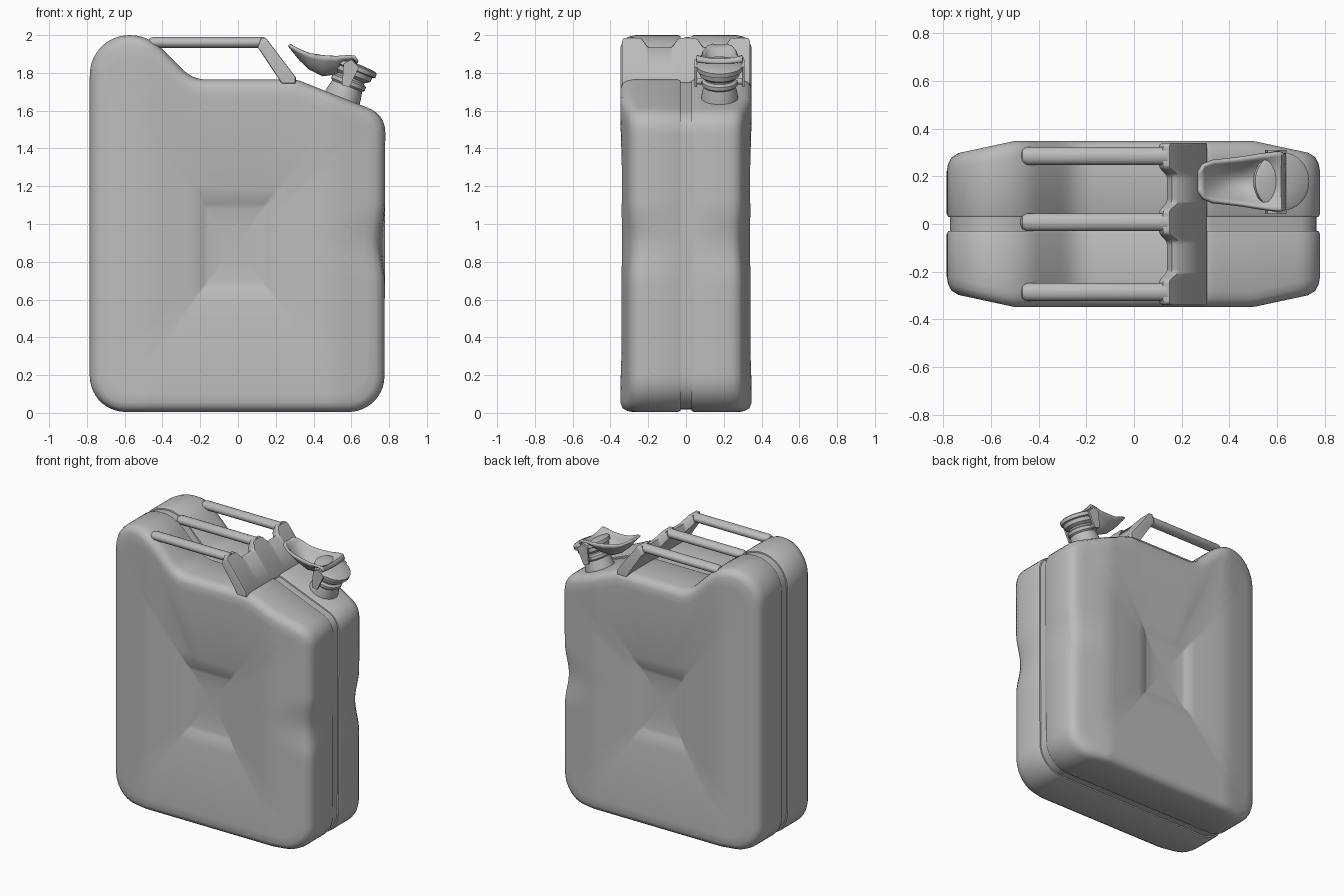
import bpy, bmesh, math
from mathutils import Vector, Quaternion
from mathutils.geometry import interpolate_bezier

cube = bpy.data.objects.get("Cube")
if cube:
    bpy.data.objects.remove(cube, do_unlink=True)

grey = bpy.data.materials.new("plain grey")
grey.use_nodes = True
colour = (0.5, 0.5, 0.5, 1)
grey.diffuse_color = colour
grey.node_tree.nodes["Principled BSDF"].inputs["Base Color"].default_value = colour


def finish(bm, name, angle=35):
    bmesh.ops.remove_doubles(bm, verts=bm.verts, dist=0.0001)
    bmesh.ops.recalc_face_normals(bm, faces=bm.faces)
    mesh = bpy.data.meshes.new(name)
    bm.to_mesh(mesh)
    bm.free()
    mesh.materials.append(grey)
    for p in mesh.polygons:
        p.use_smooth = True
    mesh.set_sharp_from_angle(angle=math.radians(angle))
    ob = bpy.data.objects.new(name, mesh)
    bpy.context.collection.objects.link(ob)
    return ob


def loft(rings, name, closed=True, caps=False, angle=35):
    """Skin a list of point rings with quads."""
    bm = bmesh.new()
    rows = [[bm.verts.new(p) for p in ring] for ring in rings]
    n = len(rows[0])
    for a, b in zip(rows, rows[1:]):
        for i in range(n if closed else n - 1):
            j = (i + 1) % n
            bm.faces.new((a[i], a[j], b[j], b[i]))
    if caps:
        bm.faces.new(rows[0])
        bm.faces.new(rows[-1])
    return finish(bm, name, angle)


def rounded(corners):
    """Closed path through corners (x, z, radius) with round bends."""
    path = []
    for i, (x, z, r) in enumerate(corners):
        c = Vector((x, z))
        a = (Vector(corners[i - 1][:2]) - c).normalized()
        b = (Vector(corners[(i + 1) % len(corners)][:2]) - c).normalized()
        turn = math.pi - a.angle(b)
        d, k = r * math.tan(turn / 2), r * math.tan(turn / 4) * 4 / 3
        path += interpolate_bezier(c + a * d, c + a * (d - k), c + b * (d - k), c + b * d, 14)
    return path


def resample(path, count):
    pts = path + path[:1]
    total = sum((b - a).length for a, b in zip(pts, pts[1:]))
    out, walked = [], 0
    for a, b in zip(pts, pts[1:]):
        seg = (b - a).length
        while len(out) < count and len(out) * total / count <= walked + seg:
            out.append(a.lerp(b, (len(out) * total / count - walked) / max(seg, 1e-6)))
        walked += seg
    return out


# Can silhouette with the raised lobe, handle dip and sloping shoulder
outline = resample(rounded([(-0.785, 0.005, 0.19), (0.775, 0.005, 0.19), (0.78, 1.578, 0.13),
                            (0.31, 1.765, 0.1), (-0.24, 1.765, 0.17), (-0.475, 2, 0.24),
                            (-0.785, 2, 0.21)]), 240)
N = len(outline)


def inset(d):
    ring = []
    for i, p in enumerate(outline):
        t = (outline[(i + 1) % N] - outline[i - 1]).normalized()
        ring.append(p + Vector((-t.y, t.x)) * d)
    return ring


def half_depth(x):
    return 0.348 - 0.06 * max(0, abs(x) - 0.5) / 0.28


def dent(p):
    """Finger notch pressed into the spout-side edge."""
    f = max(0, 1 - abs(p.y - 0.9) / 0.22)
    return f * f * (3 - 2 * f) if p.x > 0.6 else 0


# Pressed shell: rim, wall, rounded edge, panels dishing to a sunken centre rectangle
centre = Vector((-0.015, 0.885))
HALF_W, HALF_H, SINK = 0.185, 0.245, 0.042


def rect_point(p):
    d = p - centre
    return centre + d * min(HALF_W / max(abs(d.x), 1e-6), HALF_H / max(abs(d.y), 1e-6))


def shell(side, name):
    rings = []
    for d, y in ((0.03, 0.025), (0.006, 0.03), (0, 0.042)):
        rings.append([(p.x, side * y, p.y) for p in inset(d)])
    for d, drop in ((0, 0.065), (0.006, 0.035), (0.02, 0.012), (0.05, 0)):
        rings.append([(p.x - 0.025 * dent(p), side * (half_depth(p.x) - drop - 0.01 * dent(p)), p.y)
                      for p in inset(d)])
    for t in (0.08, 0.2, 0.3, 0.4, 0.5, 0.6, 0.7, 0.8, 0.9, 1):
        ring = []
        for p in inset(0.05):
            q = p.lerp(rect_point(p), t)
            notch = dent(p) * (1 - t) ** 4
            ring.append((q.x - 0.025 * notch,
                         side * (half_depth(q.x) - SINK * t * t - 0.01 * notch), q.y))
        rings.append(ring)
    for s, extra in ((0.9, 0.013), (0.8, 0.018), (0.4, 0.024), (0, 0.025)):
        ring = []
        for p in outline:
            q = centre.lerp(rect_point(p), s)
            ring.append((q.x, side * (half_depth(q.x) - SINK - extra), q.y))
        rings.append(ring)
    loft(rings, name, angle=50)


shell(-1, "front_shell")
shell(1, "back_shell")

# Seam strip sunk between the two shells
loft([[(p.x, y, p.y) for p in inset(0.014)] for y in (-0.035, 0.035)], "seam_strip")

# Three carrying bars with rounded ends
for y, name in ((-0.285, "front_bar"), (0.008, "middle_bar"), (0.285, "back_bar")):
    rings = []
    for x, s in ((-0.475, 0.3), (-0.468, 0.75), (-0.45, 1), (0.14, 1)):
        rings.append([(x, y + 0.037 * s * math.cos(a), 1.961 + 0.029 * s * math.sin(a))
                      for a in (math.tau * i / 20 for i in range(20))])
    loft(rings, name, caps=True)

# Handle bracket: sloping plate, scalloped between the bars
rings = []
for i in range(81):
    y = -0.34 + 0.68 * i / 80
    gap = min(abs(y - c) for c in (-0.285, 0.008, 0.285))
    f = min(1, max(0, (gap - 0.04) / 0.05))
    h = 1 - 0.25 * f * f * (3 - 2 * f)
    inner = Vector((0.235, 1.76)).lerp(Vector((0.105, 1.935)), h)
    outer = Vector((0.307, 1.775)).lerp(Vector((0.148, 1.985)), h)
    crest = inner.lerp(outer, 0.5) + Vector((-0.004, 0.025))
    section = [Vector((0.235, 1.74)), inner, crest, outer, Vector((0.307, 1.775)),
               Vector((0.305, 1.74))]
    mid = sum(section, Vector((0, 0))) / 6
    shrink = 0.05 if i in (0, 80) else 0
    rings.append([(q.x, y, q.y) for q in (p.lerp(mid, shrink) for p in section)])
loft(rings, "handle_bracket", caps=True, angle=50)

# Spout neck and cap, turned about an axis square to the shoulder
axis = Vector((0.37, 0, 0.93)).normalized()
tilt = axis.to_track_quat("Z", "Y")
base = Vector((0.552, 0.178, 1.665))


def turned(profile, name, origin, rot, steps=32):
    rings = [[origin + rot @ Vector((r * math.cos(a), r * math.sin(a), h))
              for a in (math.tau * i / steps for i in range(steps))] for r, h in profile]
    return loft(rings, name, caps=True)


turned([(0.098, 0), (0.094, 0.03), (0.085, 0.07), (0.095, 0.08), (0.095, 0.1), (0.08, 0.11),
        (0.08, 0.14)], "spout_neck", base, tilt)
turned([(0.085, 0.12), (0.105, 0.135), (0.108, 0.16), (0.122, 0.165), (0.122, 0.188),
        (0.11, 0.195), (0.04, 0.2)], "spout_cap", base, tilt)

# Hinge pin and side links of the closure
across = Quaternion((1, 0, 0), math.pi / 2)
turned([(0.016, -0.13), (0.016, 0.13)], "hinge_pin", Vector((0.575, 0.178, 1.755)), across, 16)
for y, name in ((0.052, "front_link"), (0.304, "back_link")):
    rings = []
    for dy in (-0.007, 0.007):
        rings.append([(x, y + dy, z) for x, z in
                      ((0.55, 1.735), (0.59, 1.725), (0.64, 1.83), (0.6, 1.87), (0.56, 1.85))])
    loft(rings, name, caps=True)

# Spoon-shaped locking lever: x, floor height, rim height, half width
rings = []
for x, low, high, w in ((0.272, 1.945, 1.95, 0.04), (0.29, 1.922, 1.938, 0.07),
                        (0.33, 1.872, 1.918, 0.086), (0.38, 1.825, 1.9, 0.09),
                        (0.45, 1.79, 1.89, 0.098), (0.52, 1.8, 1.885, 0.11),
                        (0.58, 1.845, 1.888, 0.12), (0.615, 1.868, 1.886, 0.124),
                        (0.63, 1.85, 1.86, 0.12)):
    rings.append([(x, 0.178 + w * s, low + (high - low) * s * s)
                  for s in (-1 + i / 8 for i in range(17))])
lever = loft(rings, "locking_lever", closed=False, angle=50)
thick = lever.modifiers.new("thickness", "SOLIDIFY")
thick.thickness = 0.016
thick.offset = 0
